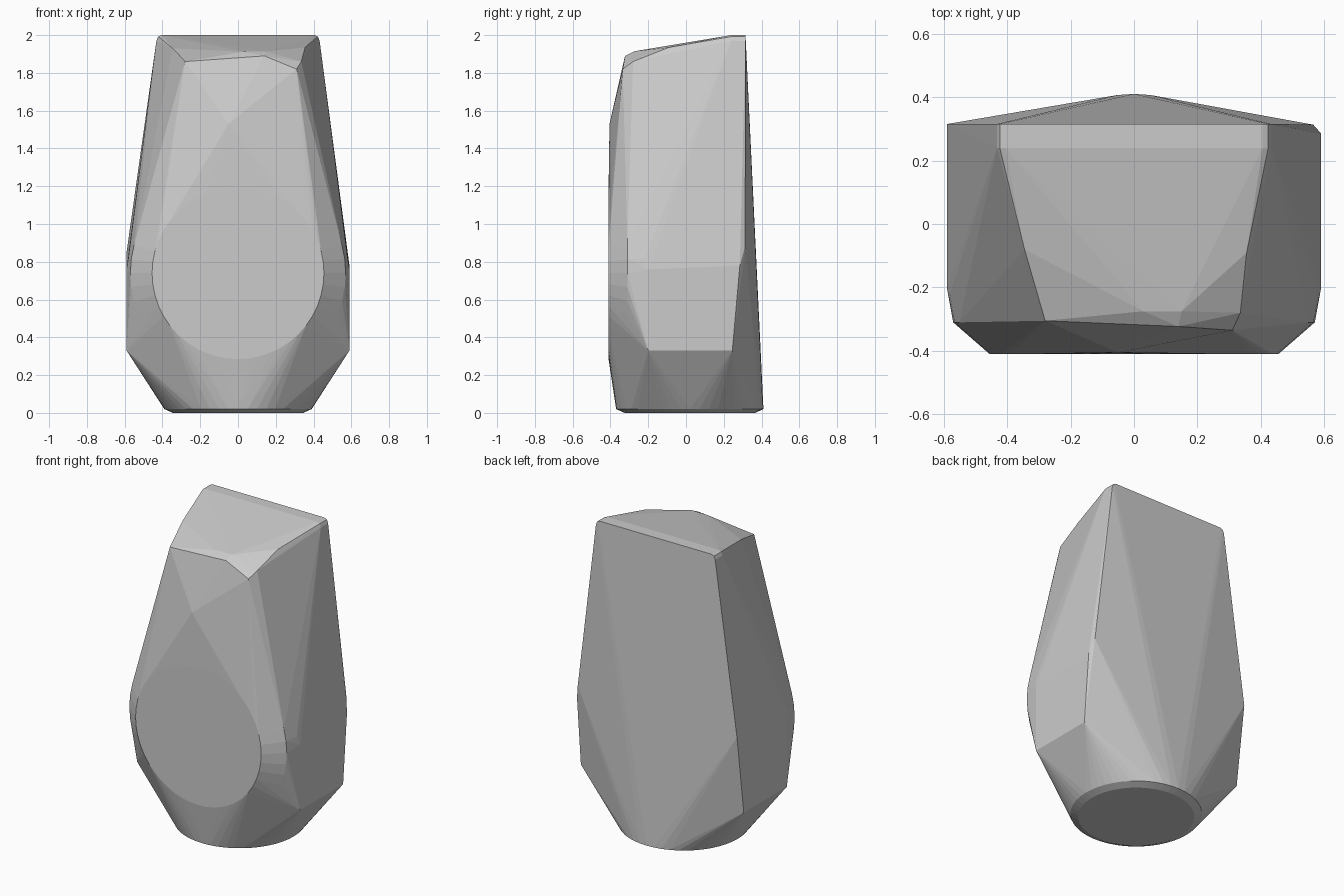
import bpy, bmesh
from math import sin, cos, pi

if "Cube" in bpy.data.objects:
    bpy.data.objects.remove(bpy.data.objects["Cube"])

N = 48

def ring_z(r, y, z):
    """Horizontal circle for the foot."""
    return [(r * cos(2 * pi * i / N), y + r * sin(2 * pi * i / N), z) for i in range(N)]

def ring_y(r, y, z):
    """Upright circle facing the front."""
    return [(r * cos(2 * pi * i / N), y, z + r * sin(2 * pi * i / N)) for i in range(N)]

def mirrored(pts):
    return [(s * x, y, z) for x, y, z in pts for s in (1, -1)]

# round foot with a small bevel
points = ring_z(0.345, 0.02, 0) + ring_z(0.39, 0.02, 0.02)

# round front face and its stepped rims
points += ring_y(0.455, -0.41, 0.74) + ring_y(0.57, -0.31, 0.74) + ring_y(0.585, -0.22, 0.74)

# lower side corners, and the rounded corners of the back top slab
points += mirrored([(0.59, -0.2, 0.33), (0.59, 0.245, 0.33), (0.59, -0.2, 0.76)])
for y in (0.24, 0.315):
    points += mirrored([(0.405, y, 2.0), (0.423, y, 1.992), (0.432, y, 1.97)])

# widest points of the back, slightly different left and right
points += [(-0.59, 0.315, 0.85), (0.59, 0.285, 0.78), (0.565, 0.313, 0.88)]

# irregular sloped brow at the front top
points += [(-0.05, -0.405, 1.53), (-0.28, -0.305, 1.86), (0.14, -0.323, 1.89),
           (0.31, -0.335, 1.82), (0.335, -0.28, 1.86), (0.355, -0.09, 1.935),
           (-0.345, -0.08, 1.93), (0.03, -0.275, 1.912), (0.15, -0.275, 1.914)]

# faceted body wrapped tightly around those profiles
bm = bmesh.new()
for p in points:
    bm.verts.new(p)
bmesh.ops.remove_doubles(bm, verts=bm.verts[:], dist=0.0005)
bmesh.ops.convex_hull(bm, input=bm.verts[:])
bmesh.ops.delete(bm, geom=[v for v in bm.verts if not v.link_faces], context='VERTS')
bmesh.ops.dissolve_limit(bm, angle_limit=0.008, verts=bm.verts[:], edges=bm.edges[:])
bmesh.ops.recalc_face_normals(bm, faces=bm.faces[:])
mesh = bpy.data.meshes.new("faceted_body")
bm.to_mesh(mesh)
bm.free()
body = bpy.data.objects.new("faceted_body", mesh)
bpy.context.collection.objects.link(body)
